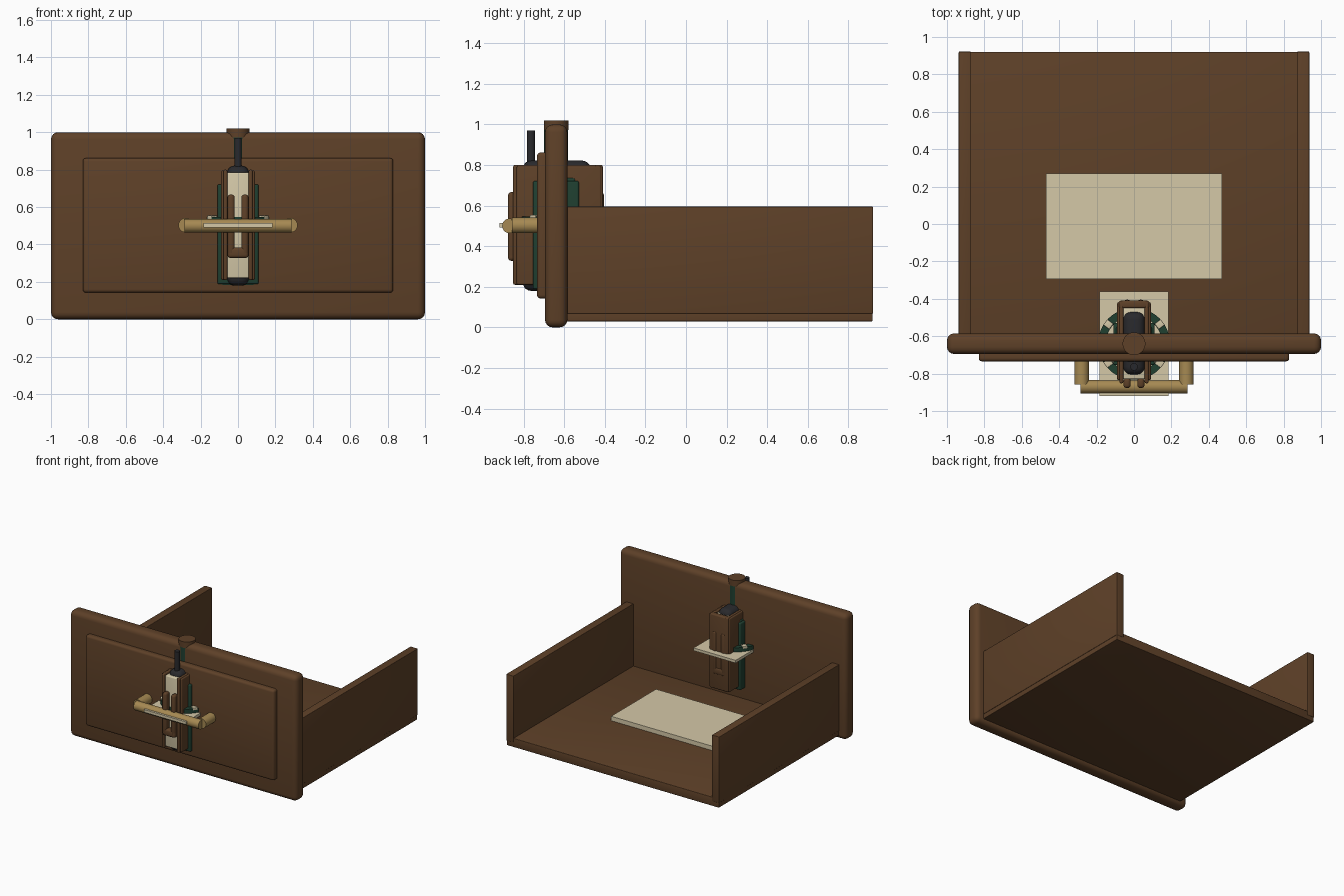
import bpy, bmesh, math
from mathutils import Matrix, Vector

cube = bpy.data.objects.get("Cube")
if cube:
    bpy.data.objects.remove(cube, do_unlink=True)


def material(name, rgb):
    m = bpy.data.materials.new(name)
    m.use_nodes = True
    m.diffuse_color = (*rgb, 1)
    m.node_tree.nodes["Principled BSDF"].inputs["Base Color"].default_value = (*rgb, 1)
    return m


WOOD = material("brown wood", (0.112, 0.052, 0.021))
BRASS = material("aged brass", (0.38, 0.25, 0.085))
CREAM = material("cream", (0.66, 0.58, 0.39))
GREEN = material("dark green", (0.014, 0.05, 0.03))
IRON = material("dark iron", (0.022, 0.022, 0.025))
CY = -0.64  # depth of the mechanism's centre
SIDES = (("left", 1), ("right", -1))


def finish(name, bm, mat):
    bmesh.ops.recalc_face_normals(bm, faces=bm.faces[:])
    me = bpy.data.meshes.new(name)
    bm.to_mesh(me)
    bm.free()
    me.materials.append(mat)
    ob = bpy.data.objects.new(name, me)
    bpy.context.collection.objects.link(ob)
    bpy.ops.object.select_all(action="DESELECT")
    ob.select_set(True)
    bpy.context.view_layer.objects.active = ob
    bpy.ops.object.shade_smooth_by_angle(angle=math.radians(35))
    return ob


def box(name, mat, x, y, z, bevel=0, segments=3):
    """Box between three (low, high) ranges, with optional rounded edges."""
    bm = bmesh.new()
    bmesh.ops.create_cube(bm, size=1)
    for v in bm.verts:
        v.co = Vector([(a + b) / 2 + c * (b - a) for c, (a, b) in zip(v.co, (x, y, z))])
    if bevel:
        bmesh.ops.bevel(bm, geom=bm.edges[:], offset=bevel, segments=segments,
                        profile=0.5, affect="EDGES")
    return finish(name, bm, mat)


def rod(name, mat, start, end, radius):
    """Round bar from start to end."""
    a, b = Vector(start), Vector(end)
    d = b - a
    turn = d.to_track_quat("Z", "Y").to_matrix().to_4x4()
    bm = bmesh.new()
    bmesh.ops.create_cone(bm, cap_ends=True, segments=32, radius1=radius,
                          radius2=radius, depth=d.length)
    bm.transform(Matrix.Translation((a + b) / 2) @ turn)
    return finish(name, bm, mat)


# Drawer shell, open at the back
box("front_board", WOOD, (-1, 1), (-0.695, -0.585), (0, 1), 0.038, 4)
box("raised_panel", WOOD, (-0.83, 0.83), (-0.735, -0.67), (0.142, 0.862), 0.018)
box("drawer_floor", WOOD, (-0.934, 0.934), (-0.6, 0.92), (0.03, 0.1), 0.004)
for side, s in SIDES:
    box(side + "_wall", WOOD, sorted((0.873 * s, 0.937 * s)), (-0.6, 0.922), (0.068, 0.595), 0.004)
box("paper_sheet", CREAM, (-0.47, 0.47), (-0.295, 0.27), (0.1, 0.135))

# Core blocks of the mechanism
box("green_core", GREEN, (-0.11, 0.11), (-0.755, -0.528), (0.188, 0.722), 0.01)
box("green_core_end", GREEN, (-0.095, 0.095), (-0.738, -0.545), (0.18, 0.738), 0.012)
box("cream_core", CREAM, (-0.06, 0.06), (-0.83, -0.44), (0.22, 0.785), 0.008)
box("iron_core", IRON, (-0.058, 0.058), (-0.805, -0.47), (0.18, 0.822), 0.042, 5)

# Wooden casing around the core
for side, s in SIDES:
    box(side + "_cheek", WOOD, sorted((0.057 * s, 0.078 * s)), (-0.852, -0.41), (0.21, 0.8), 0.008)
    box(side + "_outer_strip", WOOD, sorted((0.07 * s, 0.09 * s)), (-0.835, -0.418), (0.21, 0.795), 0.008)
box("casing_back", WOOD, (-0.082, 0.082), (-0.45, -0.41), (0.21, 0.8), 0.01)

# U-shaped guards at the front and the back of the casing
for end, y in (("front", (-0.877, -0.825)), ("back", (-0.44, -0.405))):
    for side, s in SIDES:
        box(f"{end}_{side}_prong", WOOD, sorted((0.018 * s, 0.056 * s)), y, (0.34, 0.667), 0.015)
    box(end + "_guard_base", WOOD, (-0.056, 0.056), y, (0.328, 0.385), 0.015)

# Top rod, green stem and round cap set through the board
rod("iron_rod", IRON, (0, -0.764, 0.78), (0, -0.764, 0.97), 0.02)
rod("green_stem", GREEN, (0, CY, 0.7), (0, CY, 0.975), 0.059)
rod("round_cap", WOOD, (0, CY, 0.972), (0, CY, 1.02), 0.061)

# Level plate passing through the board
box("level_plate", CREAM, (-0.185, 0.185), (-0.92, -0.36), (0.492, 0.514))

# Green ring with cream markers
bm = bmesh.new()
N = 48
section = [(0.15, 0.51), (0.192, 0.51), (0.192, 0.547), (0.15, 0.547)]
loops = [[bm.verts.new((r * math.cos(2 * math.pi * i / N),
                        CY + r * math.sin(2 * math.pi * i / N), z)) for r, z in section]
         for i in range(N)]
for i in range(N):
    a, b = loops[i], loops[(i + 1) % N]
    for k in range(4):
        n = (k + 1) % 4
        bm.faces.new((a[k], b[k], b[n], a[n]))
finish("green_ring", bm, GREEN)
for i in range(4):
    t = math.radians(37 if i in (0, 2) else 143) + (math.pi if i > 1 else 0)
    d = Vector((math.cos(t), math.sin(t), 0))
    marker = box(f"ring_marker_{i + 1}", CREAM, (-0.02, 0.02), (-0.018, 0.018), (0.535, 0.555), 0.003)
    marker.rotation_euler.z = t
    marker.location = d * 0.172 + Vector((0, CY, 0))

# Brass pull handle
rod("handle_bar", BRASS, (-0.285, -0.87, 0.5), (0.285, -0.87, 0.5), 0.036)
for side, s in SIDES:
    rod(side + "_handle_post", BRASS, (0.28 * s, -0.72, 0.503), (0.28 * s, -0.858, 0.503), 0.039)
